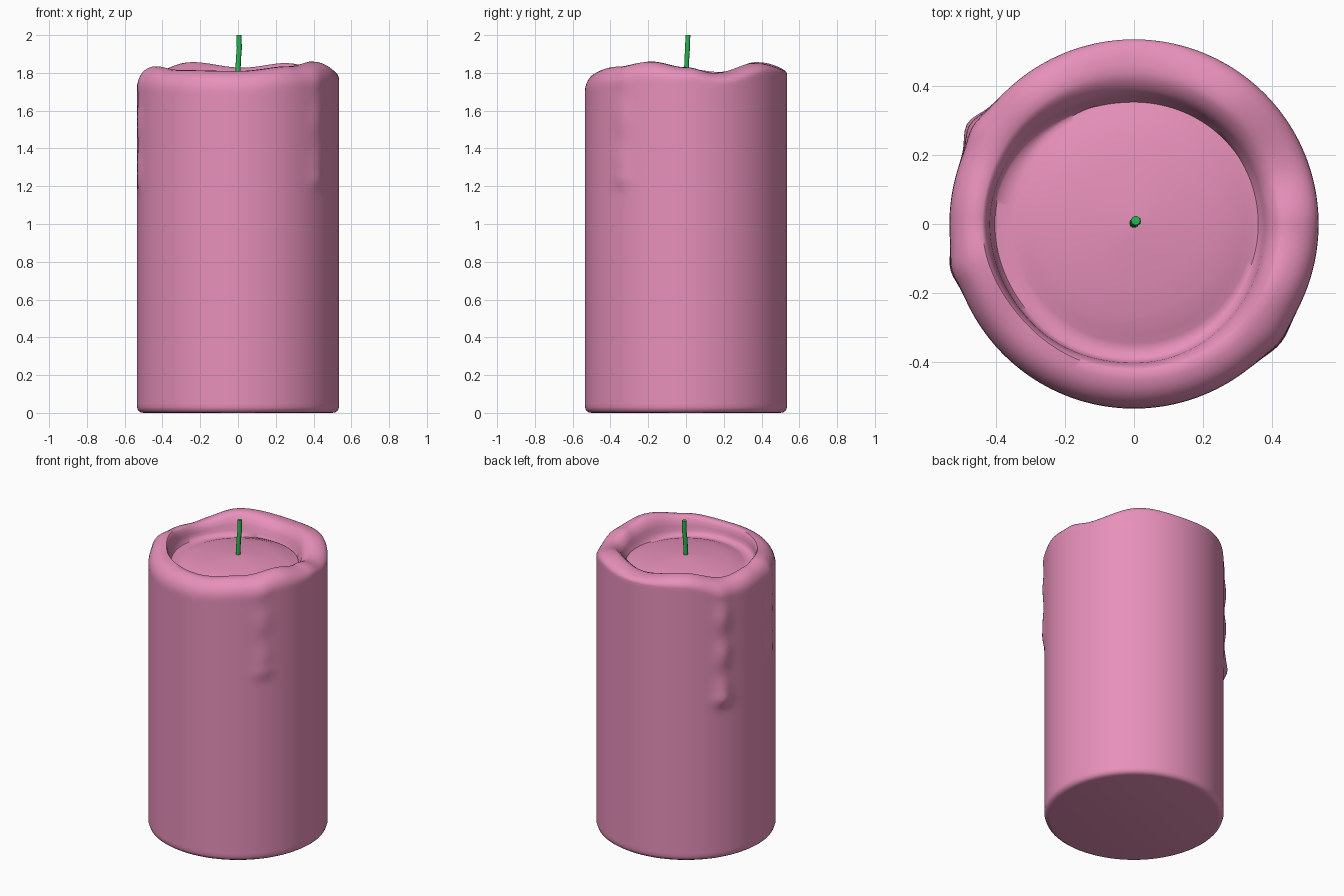
import bpy, bmesh, math
from math import sin, cos, exp, radians, pi

if "Cube" in bpy.data.objects:
    bpy.data.objects.remove(bpy.data.objects["Cube"])

SEG, ROWS, R = 176, 84, 0.535


def around(table, deg):
    """Smooth periodic interpolation of (angle, value) pairs."""
    deg %= 360
    pts = sorted((a % 360, v) for a, v in table)
    pts = [(pts[-1][0] - 360, pts[-1][1])] + pts + [(pts[0][0] + 360, pts[0][1])]
    for (a, u), (b, v) in zip(pts, pts[1:]):
        if a <= deg <= b:
            t = (1 - cos(pi * (deg - a) / (b - a))) / 2
            return u + (v - u) * t


# Rim: crest height, drop from crest to outer shoulder, crest radius
CREST = [(-90, 1.81), (-52, 1.835), (-25, 1.86), (0, 1.83), (20, 1.80), (55, 1.852),
         (87, 1.828), (123, 1.857), (157, 1.805), (178, 1.82), (193, 1.835), (225, 1.815)]
DROP = [(-90, 0.11), (-30, 0.10), (10, 0.06), (60, 0.05), (90, 0.035), (125, 0.06),
        (150, 0.09), (200, 0.11)]
CREST_R = [(-90, 0.425), (0, 0.43), (90, 0.44), (180, 0.44), (225, 0.425)]
WALL_R = [(-90, 0.40), (0, 0.375), (90, 0.365), (180, 0.415), (225, 0.41)]

# Wax runs: angle, end height, angular width, stem thickness, bulb thickness
DRIPS = [(149, 1.04, 5.5, 0.016, 0.034), (194, 1.2, 5, 0.010, 0.014), (-39, 1.23, 6, 0.008, 0.017)]


def drip(deg, z):
    total = 0
    for ang, end, width, stem, bulb in DRIPS:
        d = (deg - ang + 180) % 360 - 180
        run = 1 / (1 + exp(-(z - end) / 0.018))
        wave = 1 + 0.35 * sin(z * 26 + ang)
        total += stem * wave * run * exp(-(d / width) ** 2)
        total += (bulb - stem) * exp(-(d / (width * 1.1)) ** 2 - ((z - end) / 0.045) ** 2)
    return total


def column(deg):
    """Outline of the candle at one angle, from the base to the pool centre."""
    top, drop = around(CREST, deg), around(DROP, deg)
    rc, rw = around(CREST_R, deg), around(WALL_R, deg)
    pts = [(0.50, 0), (0.515, 0.003), (0.529, 0.012), (R, 0.03)]
    shoulder = top - drop
    for i in range(1, ROWS + 1):
        z = 0.03 + (shoulder - 0.03) * i / ROWS
        pts.append((R + drip(deg, z), z))
    edge = pts[-1][0]
    for i in range(1, 9):                       # rounded shoulder to crest
        a = i / 8 * pi / 2
        pts.append((rc + (edge - rc) * cos(a) ** 0.85 if i < 8 else rc, shoulder + drop * sin(a)))
    for t, f in ((0.3, 0.07), (0.65, 0.25), (0.9, 0.5), (1, 0.75)):   # inner wall
        pts.append((rc + (rw - rc) * t, top + (1.722 - top) * f))
    pts += [(rw - 0.012, 1.727), (0.36, 1.722), (0.345, 1.725), (0.32, 1.735), (0.26, 1.75),
            (0.18, 1.762), (0.09, 1.77), (0.03, 1.775)]
    return pts


def material(name, color):
    m = bpy.data.materials.new(name)
    m.diffuse_color = color
    m.use_nodes = True
    m.node_tree.nodes["Principled BSDF"].inputs["Base Color"].default_value = m.diffuse_color
    return m


# Wax body
bm = bmesh.new()
cols = []
for s in range(SEG):
    deg = 360 * s / SEG
    a = radians(deg)
    cols.append([bm.verts.new((r * cos(a), r * sin(a), z)) for r, z in column(deg)])
tip = bm.verts.new((0, 0, 1.776))
for s in range(SEG):
    c, n = cols[s], cols[(s + 1) % SEG]
    for i in range(len(c) - 1):
        bm.faces.new((c[i], n[i], n[i + 1], c[i + 1]))
    bm.faces.new((c[-1], n[-1], tip))
bm.faces.new([c[0] for c in reversed(cols)])
bmesh.ops.recalc_face_normals(bm, faces=bm.faces)
mesh = bpy.data.meshes.new("wax_body")
bm.to_mesh(mesh)
bm.free()
body = bpy.data.objects.new("wax_body", mesh)
bpy.context.collection.objects.link(body)
mesh.materials.append(material("pink_wax", (0.80, 0.28, 0.49, 1)))

# Wick: slightly bent round cord
curve = bpy.data.curves.new("wick", 'CURVE')
curve.dimensions = '3D'
curve.bevel_depth = 0.0135
curve.bevel_resolution = 3
curve.use_fill_caps = True
path = [(0, 0, 1.70), (0, 0.003, 1.80), (0.002, 0.004, 1.87), (0.007, 0.008, 1.93), (0.005, 0.01, 2.0)]
spline = curve.splines.new('POLY')
spline.points.add(len(path) - 1)
for p, co in zip(spline.points, path):
    p.co = (*co, 1)
wick = bpy.data.objects.new("wick", curve)
bpy.context.collection.objects.link(wick)
curve.materials.append(material("green_wick", (0.02, 0.48, 0.08, 1)))

for o in (body, wick):
    bpy.ops.object.select_all(action='DESELECT')
    o.select_set(True)
    bpy.context.view_layer.objects.active = o
    if o.type == 'CURVE':
        bpy.ops.object.convert(target='MESH')
    bpy.ops.object.shade_smooth_by_angle(angle=radians(50))
